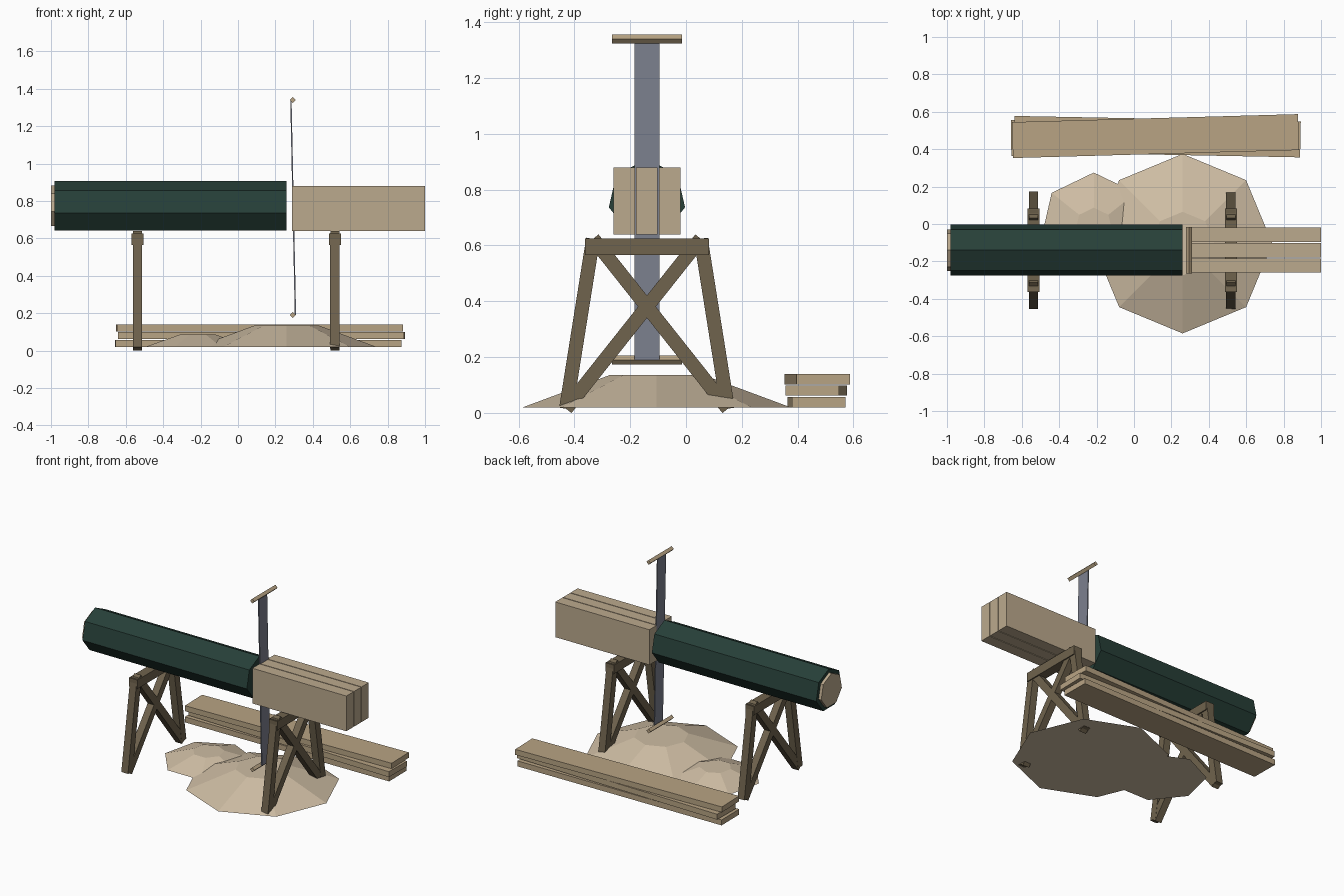
import bpy, bmesh, math
from mathutils import Matrix, Vector

if "Cube" in bpy.data.objects:
    bpy.data.objects.remove(bpy.data.objects["Cube"])


def mat(name, rgb):
    m = bpy.data.materials.new(name)
    m.diffuse_color = (*rgb, 1)
    m.use_nodes = True
    m.node_tree.nodes["Principled BSDF"].inputs["Base Color"].default_value = m.diffuse_color
    return m


BARK = mat("bark", (0.02, 0.05, 0.04))
WOOD = mat("fresh_wood", (0.50, 0.40, 0.27))
PLANK = mat("stacked_wood", (0.48, 0.37, 0.23))
DUST = mat("sawdust", (0.62, 0.51, 0.37))
TIMBER = mat("old_timber", (0.16, 0.125, 0.075))
STEEL = mat("steel", (0.20, 0.215, 0.27))


def finish(name, bm, matrix, material):
    me = bpy.data.meshes.new(name)
    bm.transform(matrix)
    bmesh.ops.recalc_face_normals(bm, faces=bm.faces)
    bm.to_mesh(me)
    bm.free()
    me.materials.append(material)
    ob = bpy.data.objects.new(name, me)
    bpy.context.collection.objects.link(ob)
    return ob


def box(name, loc, size, material, rot=Matrix.Identity(4)):
    bm = bmesh.new()
    bmesh.ops.create_cube(bm, size=1)
    return finish(name, bm, Matrix.Translation(loc) @ rot @ Matrix.Diagonal((*size, 1)), material)


def frustum(name, loc, r1, r2, depth, sides, material, rot):
    bm = bmesh.new()
    bmesh.ops.create_cone(bm, cap_ends=True, segments=sides, radius1=r1, radius2=r2, depth=depth)
    # put one vertex exactly on local +y, whatever the primitive's start angle
    v = bm.verts[:][0].co
    bm.transform(Matrix.Rotation(math.pi / 2 - math.atan2(v.y, v.x), 4, 'Z'))
    return finish(name, bm, Matrix.Translation(loc) @ rot, material)


def bar(name, a, b, width, thick, material):
    # Square-ended timber in a plane of constant x
    a, b = Vector(a), Vector(b)
    d = b - a
    rot = Matrix.Rotation(-math.atan2(d.y, d.z), 4, 'X')
    return box(name, (a + b) / 2, (thick, width, d.length), material, rot)


YC = -0.14
NONE = Matrix.Identity(4)
# local y -> world z, local z -> world x
ALONG_X = Matrix(((0, 0, 1, 0), (1, 0, 0, 0), (0, 1, 0, 0), (0, 0, 0, 1)))

# Log: seven-sided bark with the wood core showing at the end
frustum("log_bark", (-0.36, YC, 0.768), 0.14, 0.14, 1.24, 7, BARK, ALONG_X)
frustum("log_core", (-0.375, YC, 0.768), 0.114, 0.114, 1.25, 7, WOOD, ALONG_X)

# Sawn half of the log: three upright boards
for i in (-1, 0, 1):
    box(f"sawn_board_{i + 2}", (0.645, YC + i * 0.082, 0.76), (0.71, 0.077, 0.24), WOOD)

# Pit saw, slightly tilted, with a cross handle at each end
box("saw_blade", (0.295, YC, 0.765), (0.007, 0.09, 1.15), STEEL,
    Matrix.Rotation(-0.021, 4, 'Y'))
for label, z in (("upper", 1.34), ("lower", 0.19)):
    frustum(f"{label}_saw_handle", (0.293, YC, z), 0.016, 0.016, 0.25, 4, PLANK,
            Matrix.Rotation(math.pi / 2, 4, 'X'))

# Two trestles: beam, splayed legs and crossed braces
for label, x in (("left", -0.537), ("right", 0.518)):
    box(f"{label}_trestle_beam", (x, YC, 0.595), (0.064, 0.445, 0.06), TIMBER)
    for s, side in ((-1, "front"), (1, "back")):
        foot = (x, YC + s * 0.29, 0.015)
        bar(f"{label}_{side}_leg", foot, (x, YC + s * 0.193, 0.624), 0.05, 0.05, TIMBER)
        bar(f"{label}_{side}_brace", foot, (x, YC - s * 0.193, 0.624), 0.05, 0.048, TIMBER)

# Sawdust heaps
frustum("large_sawdust_heap", (0.26, -0.105, 0.0775), 0.48, 0.17, 0.115, 8, DUST, NONE)
frustum("small_sawdust_heap", (-0.215, -0.013, 0.0525), 0.288, 0.10, 0.065, 7, DUST, NONE)

# Stack of finished planks, each turned a little
for i, (x, y, z, deg) in enumerate(((0.108, 0.468, 0.038, 0.6),
                                    (0.125, 0.467, 0.080, -1.1),
                                    (0.115, 0.470, 0.121, 1.6))):
    box(f"stacked_plank_{i + 1}", (x, y, z), (1.53, 0.192, 0.037), PLANK,
        Matrix.Rotation(math.radians(deg), 4, 'Z'))
